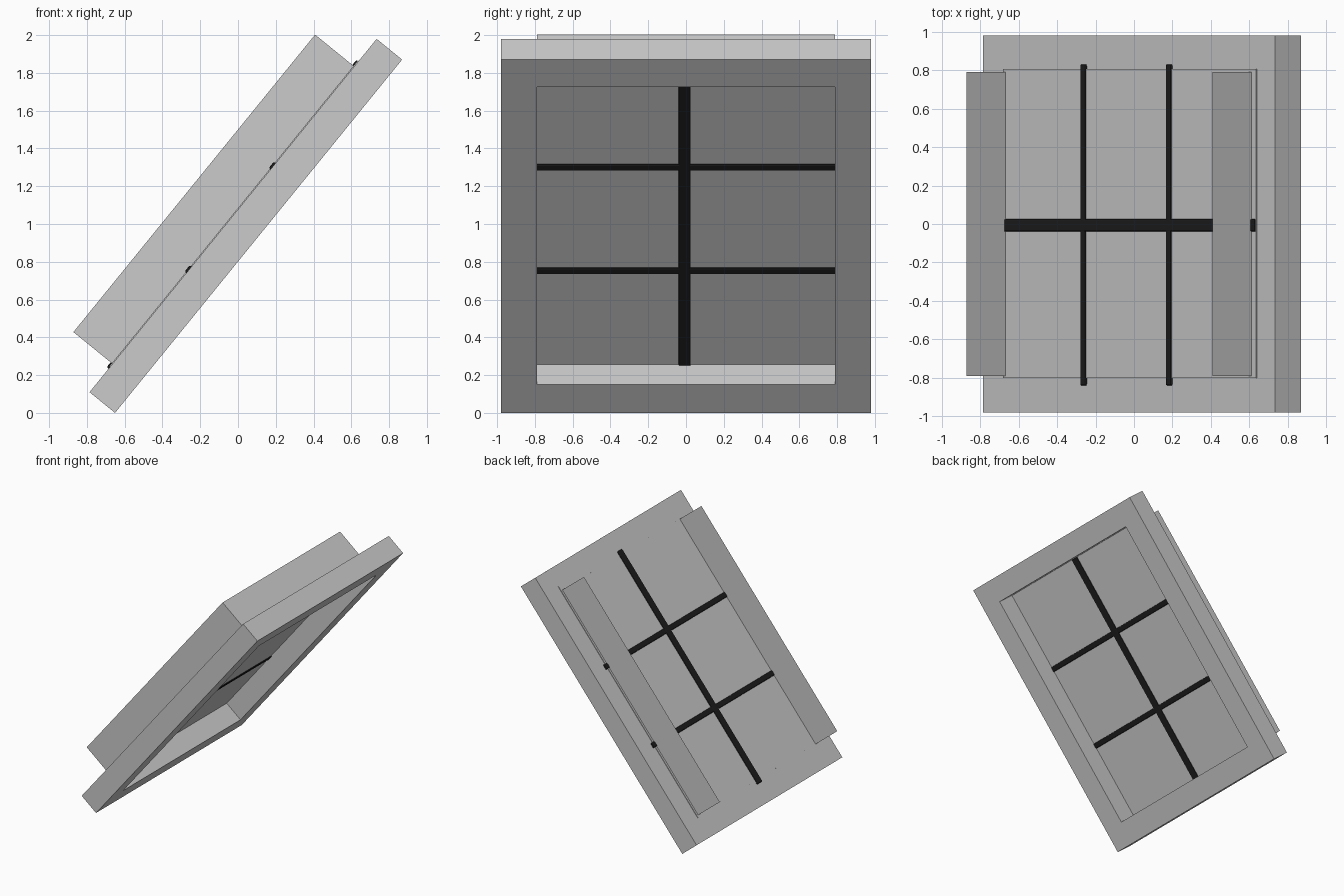
import bpy, bmesh, math
from mathutils import Matrix, Vector

if "Cube" in bpy.data.objects:
    bpy.data.objects.remove(bpy.data.objects["Cube"])

# Everything is built flat (x = up the slope, z = off the roof) then tilted
TILT = Matrix.Translation((-0.651, 0, 0)) @ Matrix.Rotation(math.radians(-50.9), 4, 'Y')
LENGTH, HALF_W, THICK = 2.41, 0.98, 0.174
HOLE_U, HOLE_Y = (0.193, 2.222), 0.79
BOX_TOP = 0.441

black = bpy.data.materials.new("black_bar")
black.diffuse_color = (0.012, 0.012, 0.012, 1)
black.use_nodes = True
black.node_tree.nodes["Principled BSDF"].inputs["Base Color"].default_value = black.diffuse_color


def finish(name, bm, mat=None):
    bmesh.ops.recalc_face_normals(bm, faces=bm.faces)
    mesh = bpy.data.meshes.new(name)
    bm.to_mesh(mesh)
    bm.free()
    ob = bpy.data.objects.new(name, mesh)
    bpy.context.collection.objects.link(ob)
    ob.matrix_world = TILT
    if mat:
        mesh.materials.append(mat)
    return ob


def block(name, u, y, t, mat=None, bevel=0):
    bm = bmesh.new()
    bmesh.ops.create_cube(bm, size=1)
    for v in bm.verts:
        v.co = Vector([(a + b) / 2 + c * (b - a) for c, (a, b) in zip(v.co, (u, y, t))])
    ob = finish(name, bm, mat)
    if bevel:
        mod = ob.modifiers.new("soft_edges", 'BEVEL')
        mod.width, mod.segments = bevel, 2
    return ob


def loop(bm, u, y, t):
    return [bm.verts.new(p) for p in
            ((u[0], -y, t), (u[1], -y, t), (u[1], y, t), (u[0], y, t))]


def skin(bm, a, b):
    for i in range(4):
        j = (i + 1) % 4
        bm.faces.new((a[i], a[j], b[j], b[i]))


# Outer frame: a rectangular ring
bm = bmesh.new()
rings = [loop(bm, (0, LENGTH), HALF_W, 0), loop(bm, (0, LENGTH), HALF_W, THICK),
         loop(bm, HOLE_U, HOLE_Y, THICK), loop(bm, HOLE_U, HOLE_Y, 0)]
for i in range(4):
    skin(bm, rings[i], rings[(i + 1) % 4])
finish("outer_frame", bm)

# Thin open-ended reveal standing on the frame
bm = bmesh.new()
skin(bm, loop(bm, HOLE_U, HOLE_Y, THICK), loop(bm, HOLE_U, HOLE_Y, BOX_TOP))
finish("reveal_walls", bm)

# Glass pane, slightly larger than the opening
block("glass_pane", (0.172, 2.26), (-0.80, 0.807), (0.168, 0.179))

# Glazing bars
block("long_bar", (0.16, 2.256), (-0.04, 0.025), (0.160, 0.187), black, 0.008)
for i, u in enumerate((0.835, 1.541)):
    block(f"cross_bar_{i + 1}", (u - 0.022, u + 0.022), (-0.84, 0.83), (0.161, 0.186), black, 0.008)
